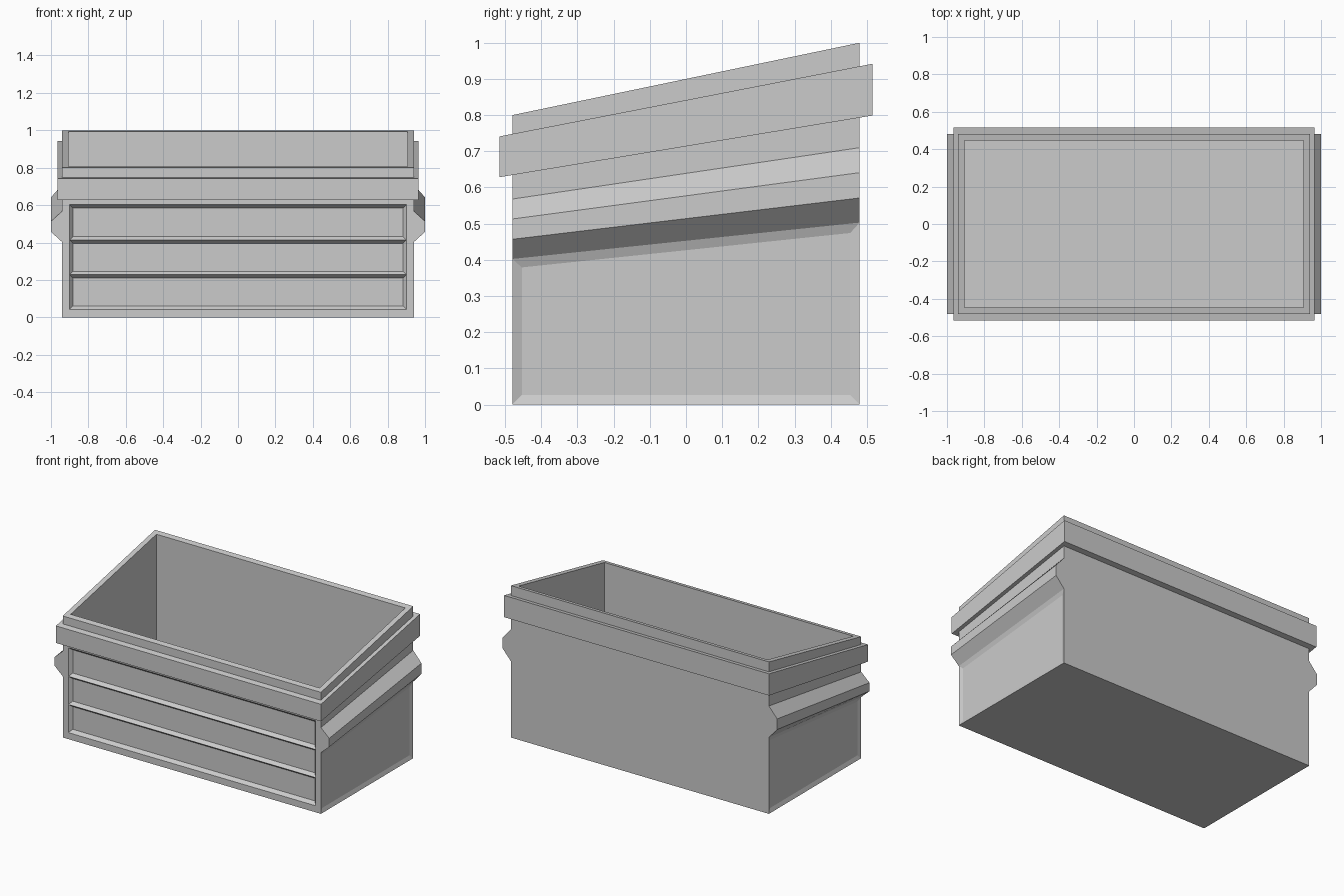
import bpy, bmesh

default = bpy.data.objects.get("Cube")
if default:
    bpy.data.objects.remove(default, do_unlink=True)

grey = bpy.data.materials.new("plain grey")
grey.use_nodes = True
grey.diffuse_color = (0.6, 0.6, 0.6, 1)
grey.node_tree.nodes["Principled BSDF"].inputs["Base Color"].default_value = (0.6, 0.6, 0.6, 1)

HALF_X, HALF_Y, WALL = 0.94, 0.48, 0.034


def slope(bm):
    """Scale heights so that the top rises from front to back."""
    for v in bm.verts:
        v.co.z *= 0.9 + 0.2083 * v.co.y


def finish(bm, name):
    bmesh.ops.recalc_face_normals(bm, faces=bm.faces)
    mesh = bpy.data.meshes.new(name)
    bm.to_mesh(mesh)
    bm.free()
    mesh.materials.append(grey)
    bpy.context.collection.objects.link(bpy.data.objects.new(name, mesh))


def split(bm, faces, axis, value):
    """Cut the given faces across one axis and return the pieces."""
    co, no = [0, 0, 0], [0, 0, 0]
    co[axis], no[axis] = value, 1
    geom = set(faces)
    for f in faces:
        geom.update(f.edges, f.verts)
    cut = bmesh.ops.bisect_plane(bm, geom=list(geom), plane_co=co, plane_no=no)
    return [g for g in cut["geom"] if isinstance(g, bmesh.types.BMFace)]


# Bin body: cross-section with a side ridge, extruded front to back
side = [(HALF_X, 0), (HALF_X, 0.503), (1, 0.571), (1, 0.641), (HALF_X, 0.71), (HALF_X, 1)]
outline = side + [(-x, z) for x, z in reversed(side)]
bm = bmesh.new()
front = bm.faces.new([bm.verts.new((x, -HALF_Y, z)) for x, z in outline])
ext = bmesh.ops.extrude_face_region(bm, geom=[front], use_keep_orig=True)
for v in ext["geom"]:
    if isinstance(v, bmesh.types.BMVert):
        v.co.y = HALF_Y
bmesh.ops.recalc_face_normals(bm, faces=bm.faces)

# Open interior
top = max(bm.faces, key=lambda f: f.calc_center_median().z)
bmesh.ops.inset_individual(bm, faces=[top], thickness=WALL, use_even_offset=True)
floor = bmesh.ops.extrude_discrete_faces(bm, faces=[top])["faces"][0]
slope(bm)
for v in floor.verts:
    v.co.z = 0.03
bm.normal_update()

# Shallow recess in each lower side
sides = [f for f in bm.faces if abs(f.normal.x) > 0.99
         and abs(f.calc_center_median().x) > 0.93 and min(v.co.z for v in f.verts) < 0.01]
bmesh.ops.inset_individual(bm, faces=sides, thickness=0.026, depth=-0.01, use_even_offset=True)

# Three stacked recessed panels on the front
panels = [f for f in bm.faces if f.normal.y < -0.99 and f.calc_center_median().y < -0.47]
for x in (-0.9, 0.9):
    panels = split(bm, panels, 0, x)
panels = [f for f in panels if all(abs(v.co.x) < 0.901 for v in f.verts)]
for z in (0.043, 0.228, 0.413, 0.602):
    panels = split(bm, panels, 2, z)
panels = [f for f in panels if 0.05 < f.calc_center_median().z < 0.6]
bmesh.ops.inset_individual(bm, faces=panels, thickness=0.018, depth=-0.022, use_even_offset=True)
finish(bm, "bin_body")

# Raised band around the top
bm = bmesh.new()
loops = []
for x, y, z in ((0.965, 0.515, 0.793), (0.965, 0.515, 0.935),
                (0.93, 0.47, 0.935), (0.93, 0.47, 0.793)):
    loops.append([bm.verts.new((sx * x, sy * y, z))
                  for sx, sy in ((-1, -1), (1, -1), (1, 1), (-1, 1))])
for a, b in zip(loops, loops[1:] + loops[:1]):
    for i in range(4):
        j = (i + 1) % 4
        bm.faces.new((a[i], a[j], b[j], b[i]))
slope(bm)
finish(bm, "rim_band")
